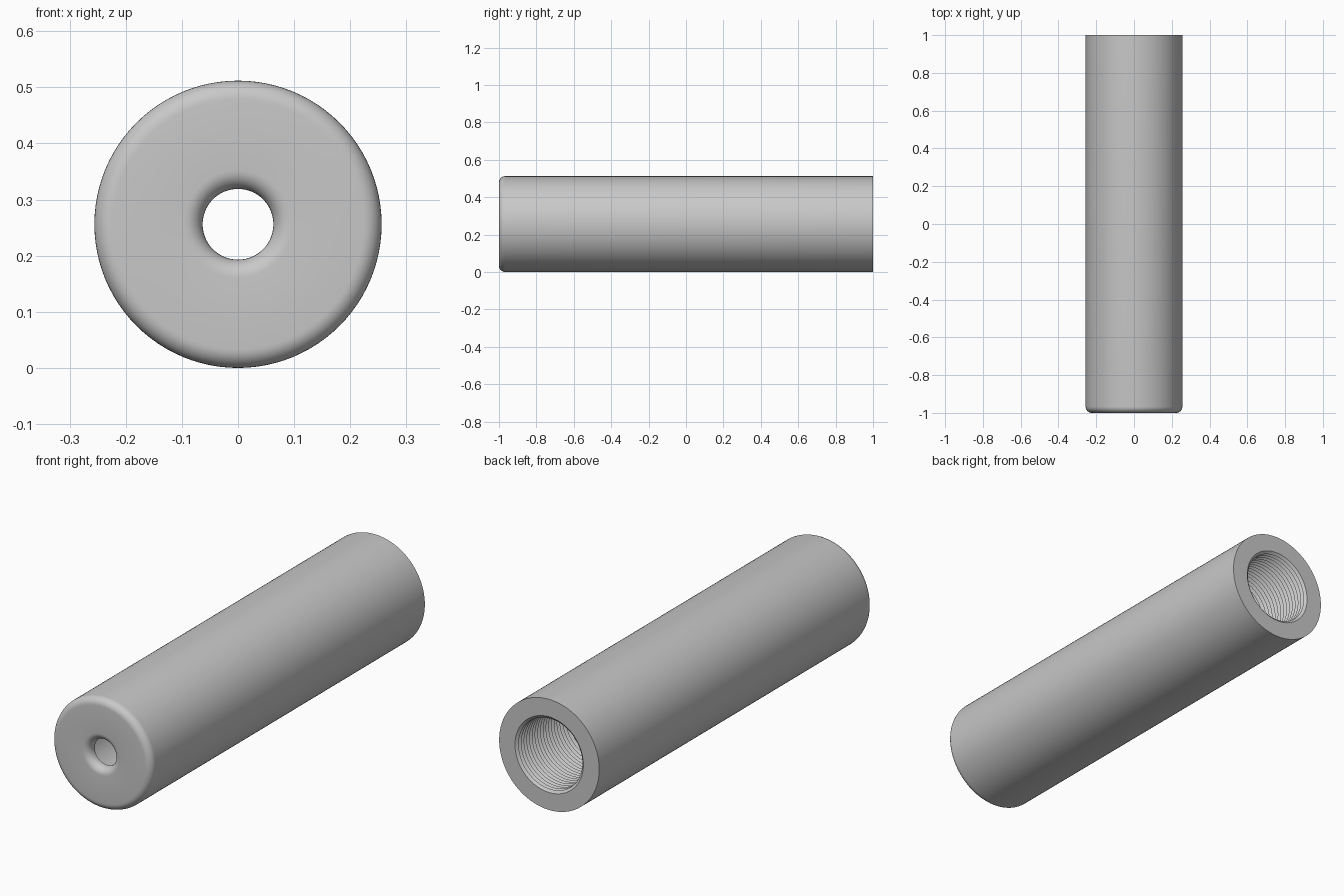
import bpy
import bmesh
from math import cos, sin, pi, radians
from mathutils import Vector

cube = bpy.data.objects.get("Cube")
if cube:
    bpy.data.objects.remove(cube, do_unlink=True)

RADIUS, HALF = 0.256, 1.0          # outer barrel
HOLE, FILLET = 0.063, 0.033        # front opening and its rounded lip
MINOR, MAJOR = 0.163, 0.175        # threaded bore
PITCH, TURNS = 0.02, 30
SEGMENTS = 96

grey = bpy.data.materials.new("plain_grey")
grey.use_nodes = True
colour = (0.58, 0.58, 0.58, 1)
grey.diffuse_color = colour
grey.node_tree.nodes["Principled BSDF"].inputs["Base Color"].default_value = colour


def arc(r, y, size, start, end, steps=8):
    """Quarter-round points (radius, y) about a centre."""
    angles = [radians(start + (end - start) * i / steps) for i in range(steps + 1)]
    return [(r + size * cos(a), y + size * sin(a)) for a in angles]


# Front lip, front face and rounded outer rim
profile = arc(HOLE + FILLET, -HALF + FILLET, FILLET, 180, 270)
profile += arc(RADIUS - FILLET, -HALF + FILLET, FILLET, 270, 360)

# Straight outside and flat back face
profile += [(RADIUS, HALF), (MAJOR, HALF)]

# V-shaped thread running in from the back
for i in range(TURNS):
    y = HALF - i * PITCH
    profile += [(MINOR, y - PITCH / 2), (MAJOR, y - PITCH)]

# Smooth bore and the inside of the thin front wall
wall = -HALF + FILLET + 0.01
profile += [(MINOR, HALF - (TURNS + 0.5) * PITCH), (MINOR, wall), (HOLE, wall)]

# Revolve the closed profile around the long axis
bm = bmesh.new()
rings = []
for s in range(SEGMENTS):
    a = 2 * pi * s / SEGMENTS
    rings.append([bm.verts.new(Vector((r * cos(a), y, r * sin(a) + RADIUS)))
                  for r, y in profile])
count = len(profile)
for s in range(SEGMENTS):
    here, there = rings[s], rings[(s + 1) % SEGMENTS]
    for i in range(count):
        j = (i + 1) % count
        bm.faces.new((here[i], here[j], there[j], there[i]))
bmesh.ops.recalc_face_normals(bm, faces=bm.faces)

mesh = bpy.data.meshes.new("threaded_tube")
bm.to_mesh(mesh)
bm.free()
mesh.materials.append(grey)
tube = bpy.data.objects.new("threaded_tube", mesh)
bpy.context.collection.objects.link(tube)

# Smooth rounds, crisp face and thread edges
bpy.ops.object.select_all(action='DESELECT')
tube.select_set(True)
bpy.context.view_layer.objects.active = tube
bpy.ops.object.shade_smooth_by_angle(angle=radians(30))
